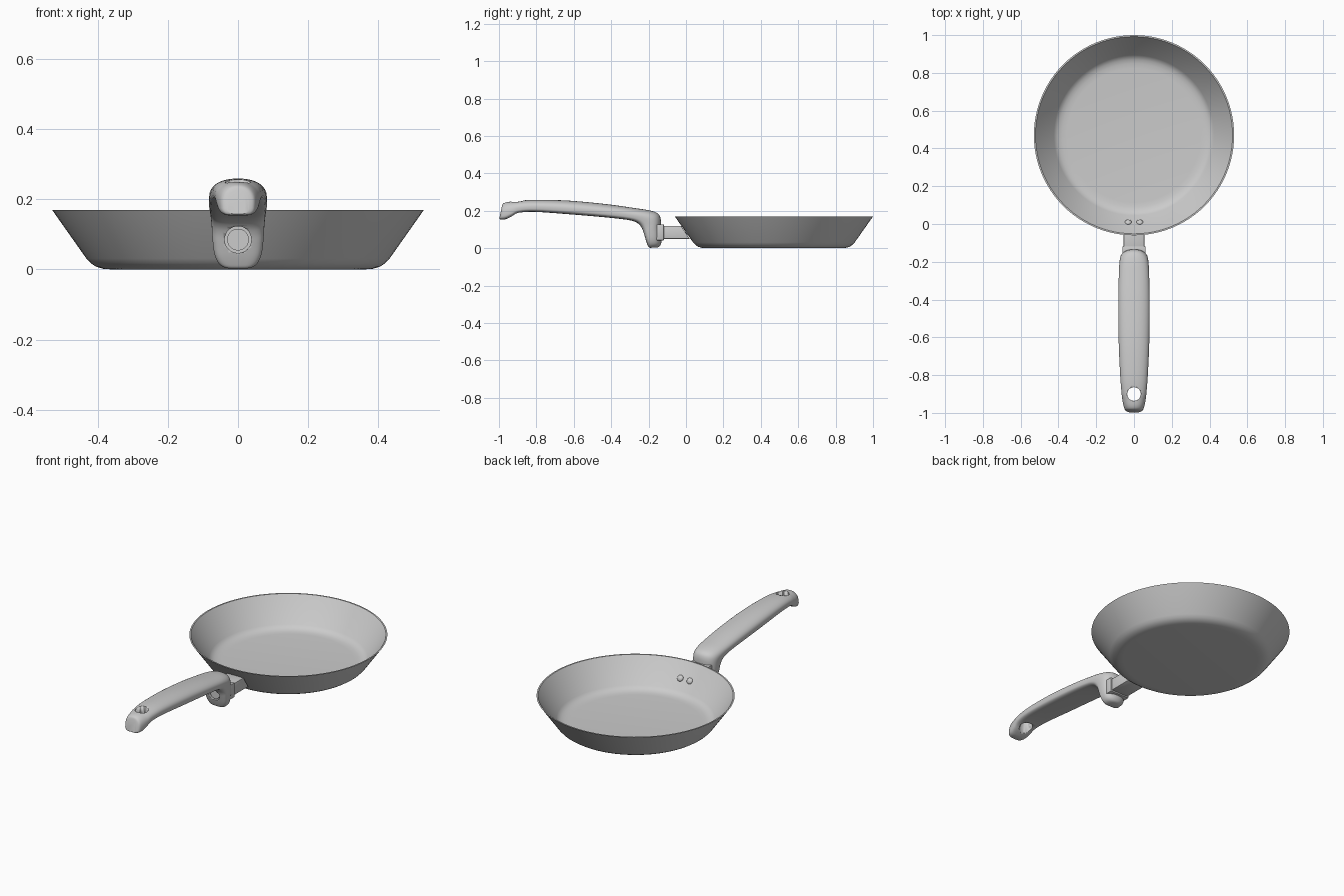
import bpy, bmesh, math
from mathutils import Vector

if "Cube" in bpy.data.objects:
    bpy.data.objects.remove(bpy.data.objects["Cube"])

metal = bpy.data.materials.new("light grey")
metal.diffuse_color = (0.6, 0.6, 0.6, 1)
metal.use_nodes = True
metal.node_tree.nodes["Principled BSDF"].inputs["Base Color"].default_value = metal.diffuse_color


def add_object(name, bm, angle=35):
    bmesh.ops.recalc_face_normals(bm, faces=bm.faces)
    me = bpy.data.meshes.new(name)
    bm.to_mesh(me)
    bm.free()
    me.materials.append(metal)
    ob = bpy.data.objects.new(name, me)
    bpy.context.collection.objects.link(ob)
    bpy.ops.object.select_all(action='DESELECT')
    ob.select_set(True)
    bpy.context.view_layer.objects.active = ob
    bpy.ops.object.shade_smooth_by_angle(angle=math.radians(angle))
    return ob


def cylinder(name, loc, r, depth, along_y=False):
    bm = bmesh.new()
    bmesh.ops.create_cone(bm, cap_ends=True, segments=40, radius1=r, radius2=r, depth=depth)
    ob = add_object(name, bm)
    ob.location = loc
    if along_y:
        ob.rotation_euler.x = math.pi / 2
    return ob


def prism(name, outline, half_width, bevel):
    """Side outline (y, z) extruded across x."""
    bm = bmesh.new()
    face = bm.faces.new([bm.verts.new((-half_width, y, z)) for y, z in outline])
    ext = bmesh.ops.extrude_face_region(bm, geom=[face])
    bmesh.ops.translate(bm, vec=(2 * half_width, 0, 0),
                        verts=[v for v in ext["geom"] if isinstance(v, bmesh.types.BMVert)])
    bmesh.ops.recalc_face_normals(bm, faces=bm.faces)
    bmesh.ops.bevel(bm, geom=bm.edges[:], offset=bevel, segments=2, affect='EDGES', profile=0.5)
    return add_object(name, bm)


# Pan body: one closed profile (radius, z) turned around its axis
PAN_Y = 0.47
profile = [(0, 0), (0.36, 0), (0.385, 0.002), (0.405, 0.008), (0.42, 0.018), (0.432, 0.031),
           (0.53, 0.17), (0.522, 0.17), (0.424, 0.034), (0.414, 0.024), (0.4, 0.016),
           (0.38, 0.011), (0.355, 0.009), (0, 0.009)]
bm = bmesh.new()
pv = [bm.verts.new((r, 0, z)) for r, z in profile]
pe = [bm.edges.new(p) for p in zip(pv, pv[1:])]
bmesh.ops.spin(bm, geom=pv + pe, cent=(0, 0, 0), axis=(0, 0, 1), angle=2 * math.pi, steps=96)
bmesh.ops.remove_doubles(bm, verts=bm.verts, dist=0.0005)
pan = add_object("pan_body", bm)
pan.location.y = PAN_Y

# Handle: stations of outer (y, z), inner (y, z), half width, from tip to foot of the leg
stations = [
    (-0.984, 0.226, -0.998, 0.158, 0.030),
    (-0.978, 0.238, -0.990, 0.154, 0.046),
    (-0.960, 0.246, -0.965, 0.155, 0.055),
    (-0.930, 0.250, -0.935, 0.168, 0.061),
    (-0.890, 0.254, -0.895, 0.189, 0.066),
    (-0.800, 0.259, -0.805, 0.194, 0.073),
    (-0.620, 0.254, -0.630, 0.182, 0.081),
    (-0.420, 0.235, -0.440, 0.166, 0.083),
    (-0.270, 0.214, -0.315, 0.152, 0.081),
    (-0.195, 0.202, -0.268, 0.139, 0.079),
    (-0.152, 0.187, -0.246, 0.122, 0.077),
    (-0.136, 0.160, -0.233, 0.100, 0.075),
    (-0.134, 0.115, -0.224, 0.073, 0.073),
    (-0.132, 0.065, -0.214, 0.040, 0.068),
    (-0.132, 0.030, -0.206, 0.018, 0.058),
    (-0.140, 0.012, -0.200, 0.006, 0.043),
    (-0.150, 0.005, -0.192, 0.002, 0.025),
]


def catmull(p0, p1, p2, p3, t):
    return [0.5 * (2 * b + (c - a) * t + (2 * a - 5 * b + 4 * c - d) * t * t
                   + (3 * b - a - 3 * c + d) * t ** 3) for a, b, c, d in zip(p0, p1, p2, p3)]


def power(v, e):
    return math.copysign(abs(v) ** e, v)


def section(st, n=36):
    """Domed on the outer side, flatter on the inner side."""
    outer, inner, w = Vector((0, st[0], st[1])), Vector((0, st[2], st[3])), st[4]
    pts = []
    for i in range(n):
        a = 2 * math.pi * i / n
        c, s = math.cos(a), math.sin(a)
        if s >= 0:
            x, u = w * power(c, 0.9), 0.42 + 0.58 * power(s, 0.9)
        else:
            x, u = w * power(c, 0.5), 0.42 + 0.42 * power(s, 0.5)
        p = inner.lerp(outer, u)
        p.x = x
        pts.append(p)
    return pts


bm = bmesh.new()
rings = []
last = len(stations) - 1
for i in range(last):
    quad = [stations[min(max(i + k, 0), last)] for k in (-1, 0, 1, 2)]
    for j in range(4):
        rings.append(section(catmull(*quad, j / 4)))
rings.append(section(stations[-1]))
rings = [[bm.verts.new(p) for p in ring] for ring in rings]
for a, b in zip(rings, rings[1:]):
    for i in range(len(a)):
        k = (i + 1) % len(a)
        bm.faces.new((a[i], a[k], b[k], b[i]))
bm.faces.new(rings[0])
bm.faces.new(rings[-1])
handle = add_object("handle", bm, 40)

# Hanging hole and bolt recess cut into the handle
cutters = [cylinder("hanging_hole_cutter", (0, -0.9, 0.2), 0.036, 0.4),
           cylinder("bolt_recess_cutter", (0, -0.27, 0.085), 0.038, 0.15, True)]
for c in cutters:
    c.hide_render = True
    c.hide_set(True)
    mod = handle.modifiers.new(c.name, 'BOOLEAN')
    mod.operation = 'DIFFERENCE'
    mod.solver = 'EXACT'
    mod.object = c

# Bolt head inside the recess
cylinder("bolt_head", (0, -0.2, 0.085), 0.031, 0.03, True)

# Bracket joining handle and pan, with a thicker collar at the handle
prism("bracket", [(-0.16, 0.05), (0.02, 0.05), (-0.026, 0.12), (-0.16, 0.12)], 0.055, 0.004)
prism("bracket_collar", [(-0.165, 0.042), (-0.118, 0.042), (-0.118, 0.128), (-0.165, 0.128)],
      0.061, 0.004)

# Two domed rivets on the inner wall
for side in (-1, 1):
    bm = bmesh.new()
    bmesh.ops.create_uvsphere(bm, u_segments=24, v_segments=12, radius=0.018)
    rivet = add_object("rivet", bm)
    rivet.scale = (1, 1, 0.65)
    rivet.rotation_euler.x = math.radians(-54)
    rivet.location = (side * 0.031, 0.009, 0.088)
